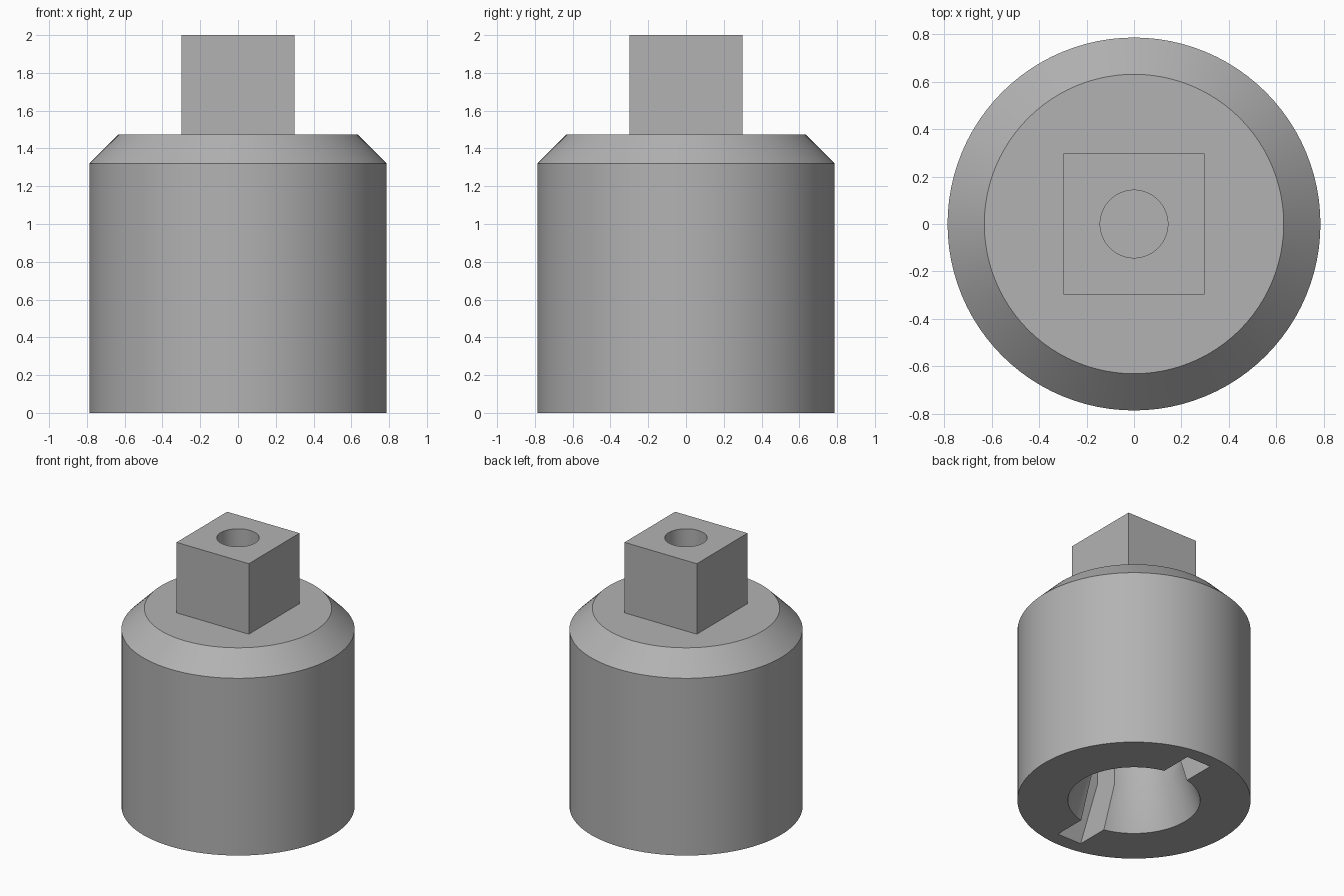
import bpy, bmesh, math

if "Cube" in bpy.data.objects:
    bpy.data.objects.remove(bpy.data.objects["Cube"], do_unlink=True)

steel = bpy.data.materials.new("plain grey")
steel.use_nodes = True
GREY = (0.45, 0.45, 0.45, 1)
steel.diffuse_color = GREY
steel.node_tree.nodes["Principled BSDF"].inputs["Base Color"].default_value = GREY


def finish(name, bm):
    bmesh.ops.remove_doubles(bm, verts=bm.verts, dist=1e-5)
    bmesh.ops.recalc_face_normals(bm, faces=bm.faces)
    mesh = bpy.data.meshes.new(name)
    bm.to_mesh(mesh)
    bm.free()
    mesh.materials.append(steel)
    obj = bpy.data.objects.new(name, mesh)
    bpy.context.collection.objects.link(obj)
    return obj


def lathe(name, profile, steps=96):
    """Spin a closed (radius, height) profile around the z axis."""
    bm = bmesh.new()
    verts = [bm.verts.new((r, 0, z)) for r, z in profile]
    edges = [bm.edges.new(pair) for pair in zip(verts, verts[1:])]
    bmesh.ops.spin(bm, geom=verts + edges, cent=(0, 0, 0), axis=(0, 0, 1),
                   angle=math.tau, steps=steps, use_duplicate=False)
    return finish(name, bm)


def extrude_x(name, outline, half):
    """Extrude a (y, z) outline from -half to half along x."""
    bm = bmesh.new()
    face = bm.faces.new([bm.verts.new((-half, y, z)) for y, z in outline])
    grown = bmesh.ops.extrude_face_region(bm, geom=[face])["geom"]
    moved = [v for v in grown if isinstance(v, bmesh.types.BMVert)]
    bmesh.ops.translate(bm, verts=moved, vec=(2 * half, 0, 0))
    return finish(name, bm)


def cut(target, cutter):
    cutter.hide_render = True
    mod = target.modifiers.new("cut", "BOOLEAN")
    mod.operation = "DIFFERENCE"
    mod.solver = "EXACT"
    mod.object = cutter
    bpy.context.view_layer.objects.active = target
    bpy.ops.object.modifier_apply(modifier=mod.name)
    bpy.data.objects.remove(cutter, do_unlink=True)


def shade(obj):
    bpy.ops.object.select_all(action="DESELECT")
    obj.select_set(True)
    bpy.context.view_layer.objects.active = obj
    bpy.ops.object.shade_smooth_by_angle(angle=math.radians(25))


RADIUS, SHOULDER, BODY_TOP = 0.787, 1.32, 1.475
BORE_TOP = 0.8

# Round body with chamfered shoulder and flared bore underneath
body = lathe("socket_body", [
    (0, BORE_TOP), (0.34, BORE_TOP), (0.34, 0.305), (0.447, 0),
    (RADIUS, 0), (RADIUS, SHOULDER), (0.632, BODY_TOP), (0, BODY_TOP)])

# Tapered cross slot through the bore
side = [(0.703, -0.05), (0.68, 0), (0.5, 0.39), (0.5, BORE_TOP - 0.02)]
slot = extrude_x("slot_cutter", side + [(-y, z) for y, z in reversed(side)], 0.1)
cut(body, slot)
shade(body)

# Square drive with a blind hole in its top
HALF = 0.298
shank = extrude_x("square_drive", [
    (-HALF, BODY_TOP), (HALF, BODY_TOP), (HALF, 2), (-HALF, 2)], HALF)
hole = lathe("hole_cutter", [(0, 1.55), (0.143, 1.55), (0.143, 2.1), (0, 2.1)], 64)
cut(shank, hole)
shade(shank)
